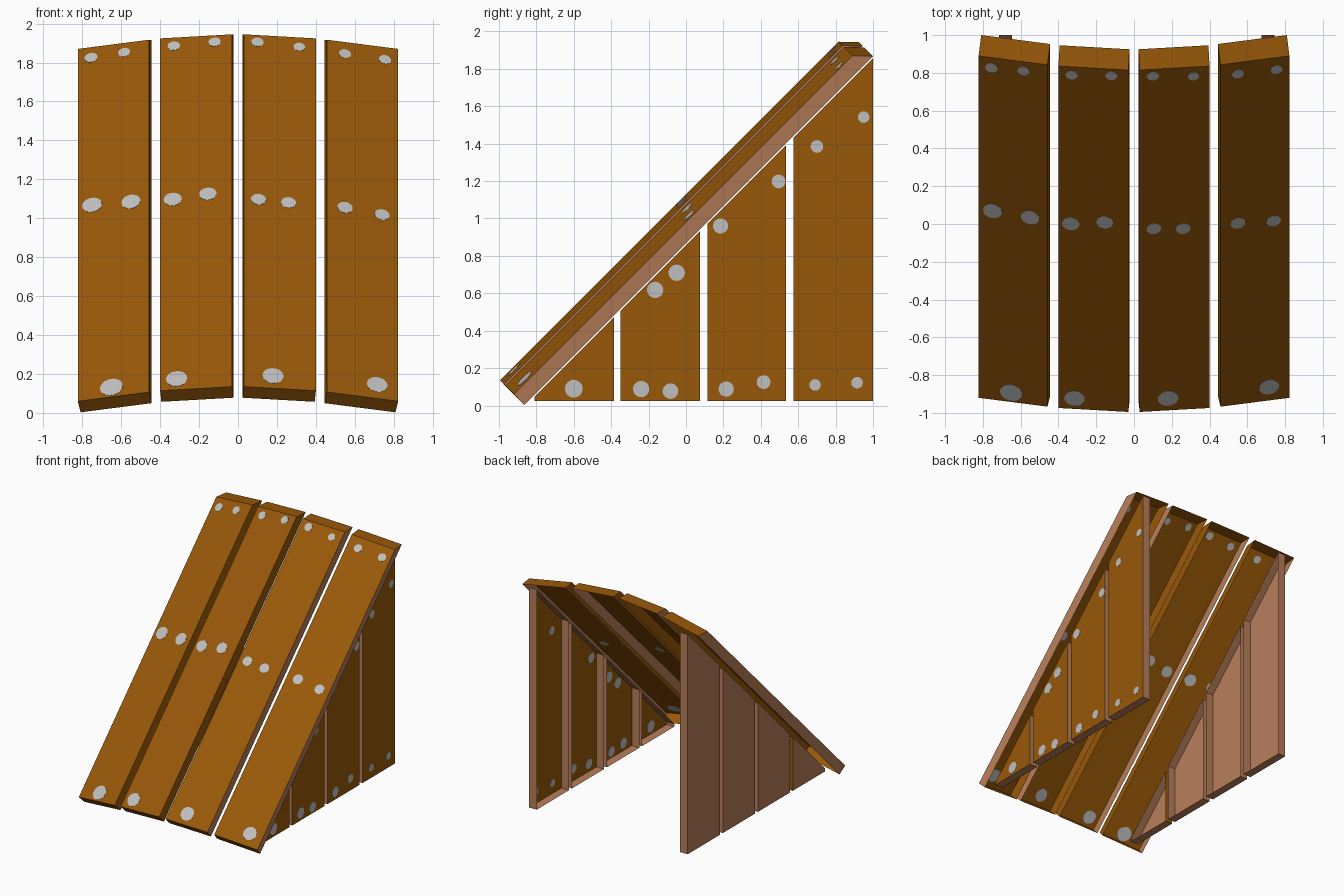
import bpy, bmesh, math
from mathutils import Vector, Matrix

if "Cube" in bpy.data.objects:
    bpy.data.objects.remove(bpy.data.objects["Cube"])


def material(name, rgb):
    m = bpy.data.materials.new(name)
    m.diffuse_color = (*rgb, 1)
    m.use_nodes = True
    m.node_tree.nodes["Principled BSDF"].inputs["Base Color"].default_value = m.diffuse_color
    return m


WOOD = material("brown_wood", (0.314, 0.098, 0.0027))
CUT = material("pale_cut_wood", (0.485, 0.212, 0.102))
STEEL = material("grey_nail", (0.52, 0.52, 0.52))


def add_object(name, bm, mats):
    me = bpy.data.meshes.new(name)
    bm.to_mesh(me)
    bm.free()
    for m in mats:
        me.materials.append(m)
    ob = bpy.data.objects.new(name, me)
    bpy.context.collection.objects.link(ob)
    return ob


def board(name, left, right, cap_l, cap_r, sides):
    """Hollow board between two four-point outlines.
    Values are 0 wood, 1 cut wood, None for an open face."""
    bm = bmesh.new()
    a = [bm.verts.new(p) for p in left]
    b = [bm.verts.new(p) for p in right]
    faces = [(a, cap_l), (b[::-1], cap_r)]
    for i in range(4):
        j = (i + 1) % 4
        faces.append(((a[j], a[i], b[i], b[j]), sides[i]))
    made = []
    centre = sum((v.co for v in a + b), Vector()) / 8
    for vs, colour in faces:
        if colour is not None:
            f = bm.faces.new(vs)
            f.material_index = colour
            made.append(f)
    # point every face outwards
    bm.normal_update()
    for f in made:
        if f.normal.dot(f.calc_center_median() - centre) < 0:
            f.normal_flip()
    return add_object(name, bm, (WOOD, CUT))


def nails(name, spots):
    """Thin discs through the panel, seen from both sides: (centre, normal, radius)."""
    bm = bmesh.new()
    for c, n, r in spots:
        rot = n.to_track_quat('Z', 'Y').to_matrix().to_4x4()
        bmesh.ops.create_cone(bm, cap_ends=True, segments=16, radius1=r, radius2=r,
                              depth=0.003, matrix=Matrix.Translation(c) @ rot)
    return add_object(name, bm, (STEEL,))


# ---- sloping ramp: four boards, open underneath, forming a shallow arch ----
def outline(x, d, roll):
    xb = x + roll * 0.076
    return [(x, -.92 - d, .06 + d), (xb, -.865 - d, .003 + d),
            (xb, 1.0 - d, 1.868 + d), (x, .89 - d, 1.87 + d)]


# x left, lift left, x right, lift right, colour of left and right long sides
RAMP = [(-.823, 0, -.458, .047, 1, 0), (-.40, .054, -.03, .075, 1, 0),
        (.03, .075, .40, .054, 0, 1), (.458, .047, .823, 0, 0, 1)]
# nails as front-view x, z, radius
RAMP_NAILS = [
    [(-.755, 1.825, .034), (-.585, 1.852, .032), (-.75, 1.068, .052),
     (-.55, 1.085, .05), (-.65, .132, .06)],
    [(-.33, 1.885, .032), (-.12, 1.905, .032), (-.335, 1.097, .047),
     (-.155, 1.125, .045), (-.315, .175, .055)],
    [(.10, 1.905, .032), (.315, 1.88, .03), (.105, 1.097, .039),
     (.26, 1.08, .039), (.18, .19, .055)],
    [(.55, 1.845, .032), (.755, 1.815, .032), (.55, 1.055, .04),
     (.74, 1.018, .039), (.715, .145, .054)],
]
for k, (xl, dl, xr, dr, cl, cr) in enumerate(RAMP):
    roll = (dr - dl) * math.sqrt(2) / (xr - xl)
    board(f"ramp_board_{k + 1}", outline(xl, dl, roll), outline(xr, dr, roll),
          cl, cr, (0, None, 0, 0))
    n = Vector((xr - xl, dl - dr, dr - dl)).cross(Vector((0, 1, 1))).normalized()
    if n.z < 0:
        n = -n
    spots = []
    for x, z, r in RAMP_NAILS[k]:
        d = dl + (dr - dl) * (x - xl) / (xr - xl)
        spots.append((Vector((x, z - .98 - 2 * d, z)), n, r))
    nails(f"ramp_nails_{k + 1}", spots)

# ---- two side walls: upright boards cut to the slope, open on the inside ----
WALL = [(-.81, -.385), (-.35, .075), (.115, .535), (.575, 1.0)]
for side, x0, x1, cl, cr in (("left", -.715, -.645, 1, None),
                             ("right", .675, .745, None, 0)):
    for k, (y0, y1) in enumerate(WALL):
        prof = [(y0, .025), (y1, .025), (y1, y1 + .858), (y0, y0 + .858)]
        back = 0 if side == "left" and k == 0 else 1
        board(f"{side}_wall_board_{k + 1}", [(x0, y, z) for y, z in prof],
              [(x1, y, z) for y, z in prof], cl, cr, (1, back, 1, 1))

# nails in the outer face of the right wall: y, z, radius
WALL_NAILS = [(-.6, .09, .048), (-.24, .088, .044), (-.083, .077, .042), (-.165, .618, .044),
              (-.05, .71, .044), (.185, .96, .041), (.215, .088, .041), (.415, .125, .037),
              (.495, 1.198, .037), (.70, 1.385, .034), (.95, 1.542, .031), (.69, .11, .031),
              (.915, .122, .031)]
nails("right_wall_nails", [(Vector((.745, y, z)), Vector((1, 0, 0)), r)
                           for y, z, r in WALL_NAILS])
